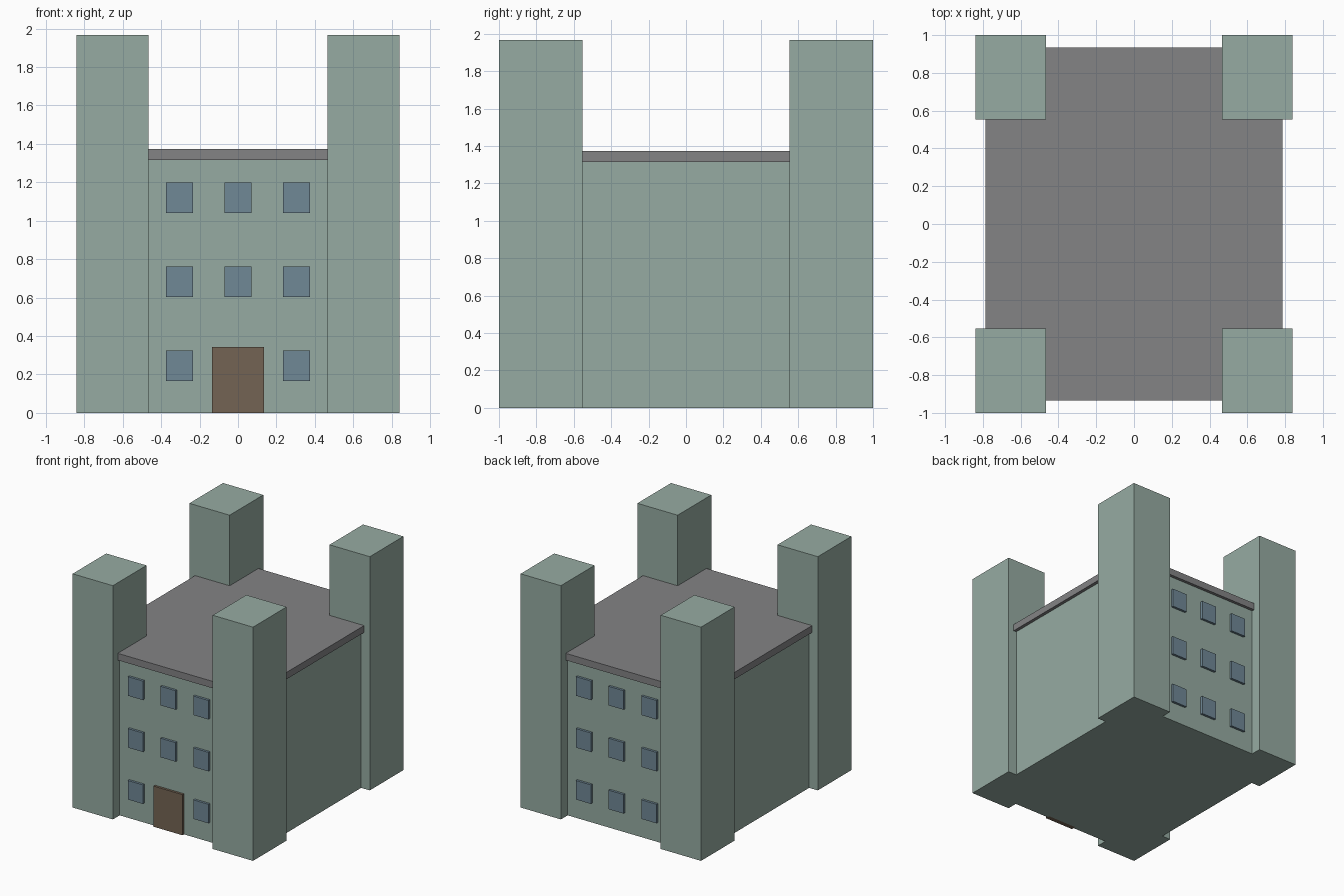
import bpy

# Remove the default cube
cube = bpy.data.objects.get("Cube")
if cube:
    bpy.data.objects.remove(cube, do_unlink=True)


def material(name, srgb):
    linear = [((c / 255 + 0.055) / 1.055) ** 2.4 for c in srgb]
    mat = bpy.data.materials.new(name)
    mat.use_nodes = True
    mat.diffuse_color = (*linear, 1)
    mat.node_tree.nodes["Principled BSDF"].inputs["Base Color"].default_value = (*linear, 1)
    return mat


stone = material("sage stone", (150, 171, 162))
slate = material("grey roof", (131, 131, 133))
glass = material("blue glass", (112, 136, 150))
wood = material("brown wood", (116, 100, 84))


def box(name, low, high, mat):
    """Flat-sided box between two opposite corners."""
    centre = [(a + b) / 2 for a, b in zip(low, high)]
    size = [b - a for a, b in zip(low, high)]
    bpy.ops.mesh.primitive_cube_add(size=1, location=centre)
    obj = bpy.context.object
    obj.name = name
    obj.scale = size
    bpy.ops.object.transform_apply(location=False, rotation=False, scale=True)
    obj.data.materials.append(mat)
    return obj


WALL_X, WALL_Y = 0.76, 0.91
TRIM = 0.02          # how far windows and door stand out
EAVE = 1.315

# Main block and overhanging roof slab
box("main_block", (-WALL_X, -WALL_Y, 0), (WALL_X, WALL_Y, EAVE), stone)
box("roof_slab", (-0.787, -0.935, EAVE), (0.787, 0.935, 1.373), slate)

# Corner towers
for sx, side in ((-1, "right"), (1, "left")):
    for sy, end in ((-1, "front"), (1, "back")):
        xs = sorted((sx * 0.465, sx * 0.84))
        ys = sorted((sy * 0.553, sy))
        box(f"{end}_{side}_tower", (xs[0], ys[0], 0), (xs[1], ys[1], 1.967), stone)

# Windows on front and back, with the door in place of the front centre one
for sy, end in ((-1, "front"), (1, "back")):
    ys = sorted((sy * (WALL_Y - TRIM), sy * (WALL_Y + TRIM)))
    for row in range(3):
        z = 0.245 + row * 0.437
        for col in (-1, 0, 1):
            if end == "front" and row == 0 and col == 0:
                continue
            x = col * 0.305
            box(f"{end}_window", (x - 0.07, ys[0], z - 0.08), (x + 0.07, ys[1], z + 0.08), glass)

# Front door
box("front_door", (-0.135, -WALL_Y - TRIM, 0), (0.135, -WALL_Y + TRIM, 0.342), wood)
